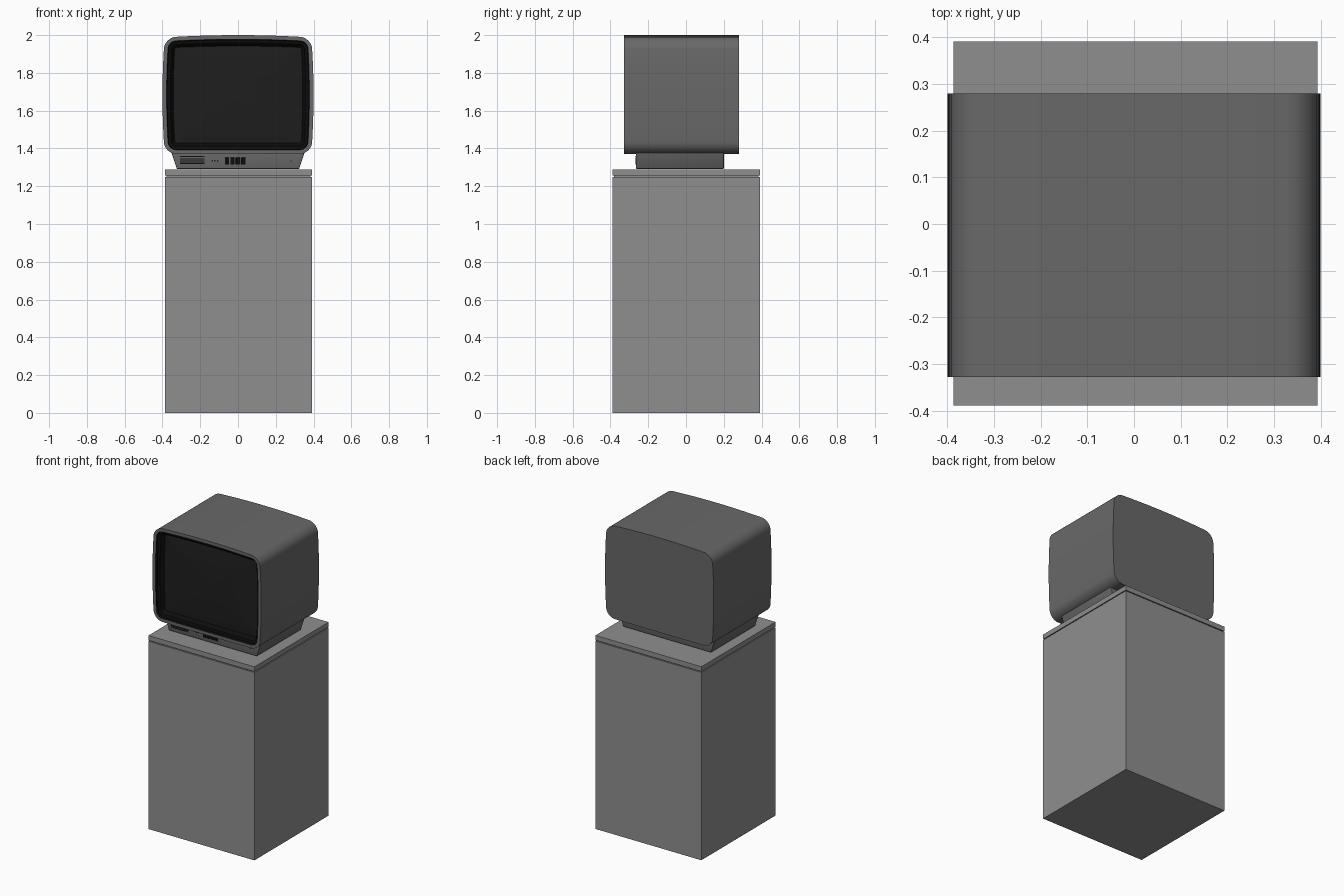
import bpy, bmesh, math
from mathutils import Vector

if "Cube" in bpy.data.objects:
    bpy.data.objects.remove(bpy.data.objects["Cube"])


def material(name, v):
    m = bpy.data.materials.new(name)
    m.diffuse_color = (v, v, v, 1)
    m.use_nodes = True
    m.node_tree.nodes["Principled BSDF"].inputs["Base Color"].default_value = m.diffuse_color
    return m


STONE = material("pedestal_grey", 0.275)
CASE = material("case_grey", 0.14)
BLACK = material("bezel_black", 0.004)
SCREEN = material("screen_dark", 0.013)


def finish(name, bm, mats=(), smooth=True):
    bmesh.ops.recalc_face_normals(bm, faces=bm.faces[:])
    me = bpy.data.meshes.new(name)
    bm.to_mesh(me)
    bm.free()
    ob = bpy.data.objects.new(name, me)
    bpy.context.collection.objects.link(ob)
    for m in mats:
        me.materials.append(m)
    if smooth:
        bpy.ops.object.select_all(action='DESELECT')
        ob.select_set(True)
        bpy.context.view_layer.objects.active = ob
        bpy.ops.object.shade_smooth_by_angle(angle=math.radians(35))
    return ob


def box(name, x, y, z, mats=(), taper=0.0, bevel=0.0):
    bm = bmesh.new()
    bmesh.ops.create_cube(bm, size=1)
    for v in bm.verts:
        low = v.co.z < 0
        sx = 1 if v.co.x > 0 else -1
        v.co = Vector((x[sx > 0] - (sx * taper if low else 0),
                       y[v.co.y > 0], z[v.co.z > 0]))
    if bevel:
        bmesh.ops.bevel(bm, geom=bm.edges[:], offset=bevel, segments=3,
                        profile=0.5, affect='EDGES')
    return finish(name, bm, mats, bool(bevel))


# Pedestal: body, shadow groove and top slab
box("pedestal_body", (-.387, .393), (-.389, .391), (0, 1.25), (STONE,))
box("pedestal_groove", (-.379, .385), (-.381, .383), (1.25, 1.256), (STONE,))
box("pedestal_top", (-.387, .393), (-.389, .391), (1.256, 1.288), (STONE,))

# Television case: bulging rounded outline swept through depth
W, H, R, CZ = 0.4, 0.315, 0.062, 1.685


def outline(offset):
    w, h, r = W - offset, H - offset, max(R - offset, 0.012)
    pts = []
    corners = [(1, 1, 0), (-1, 1, 90), (-1, -1, 180), (1, -1, 270)]
    for i, (sx, sz, a0) in enumerate(corners):
        for k in range(9):
            a = math.radians(a0 + k * 90 / 8)
            pts.append((sx * (w - r) + r * math.cos(a),
                        sz * (h - r) + r * math.sin(a)))
        nx, nz, a1 = corners[(i + 1) % 4]
        a = math.radians(a1)
        end = (nx * (w - r) + r * math.cos(a), nz * (h - r) + r * math.sin(a))
        start = pts[-1]
        for k in range(1, 10):
            t = k / 10
            pts.append((start[0] + (end[0] - start[0]) * t,
                        start[1] + (end[1] - start[1]) * t))
    out = []
    for x, z in pts:
        bulge = 0.04 if z > 0 else 0.005
        out.append((x * (1 - 0.03 * (z / H) ** 2),
                    z * (1 - bulge * (x / W) ** 2)))
    return out


def sweep(name, rings, mats):
    """rings: (offset, scale, y, material index of the band leading to it)"""
    bm = bmesh.new()
    prev = None
    for offset, s, y, mi in rings:
        ring = [bm.verts.new((x * s, y, CZ + z * s)) for x, z in outline(offset)]
        if prev is None:
            bm.faces.new(ring)
        else:
            n = len(ring)
            for i in range(n):
                j = (i + 1) % n
                f = bm.faces.new((prev[i], prev[j], ring[j], ring[i]))
                f.material_index = mi
        prev = ring
    bm.faces.new(prev).material_index = rings[-1][3]
    return finish(name, bm, mats)


rings = [(0, 1, .28, 0), (0, 1, -.328, 0), (.022, 1, -.328, 0),
         (.025, 1, -.312, 1), (.042, 1, -.308, 1), (.058, 1, -.285, 1)]
# Gently domed screen inside the bezel
rings += [(.058, s, -.285 - .012 * (1 - s * s), 2) for s in (.98, .8, .6, .4, .2)]
sweep("television_case", rings, (CASE, BLACK, SCREEN))

# Tapered control base
box("control_base", (-.356, .356), (-.265, .20), (1.292, 1.39), (CASE,),
    taper=.032, bevel=.004)

# Speaker grille slats
for i in range(5):
    z = 1.317 + i * .0095
    box("grille_slat", (-.308, -.178), (-.267, -.26), (z, z + .005), (BLACK,))

# Push buttons
for i in range(4):
    x = -.07 + i * .029
    box("button", (x, x + .023), (-.268, -.26), (1.315, 1.351), (BLACK,), bevel=.002)

# Indicator dots
for x, r in ((-.137, .004), (-.122, .004), (-.107, .004), (.28, .003)):
    bpy.ops.mesh.primitive_cylinder_add(vertices=16, radius=r, depth=.006,
                                        location=(x, -.264, 1.334),
                                        rotation=(math.pi / 2, 0, 0))
    bpy.context.object.name = "indicator_dot"
    bpy.context.object.data.materials.append(BLACK)
